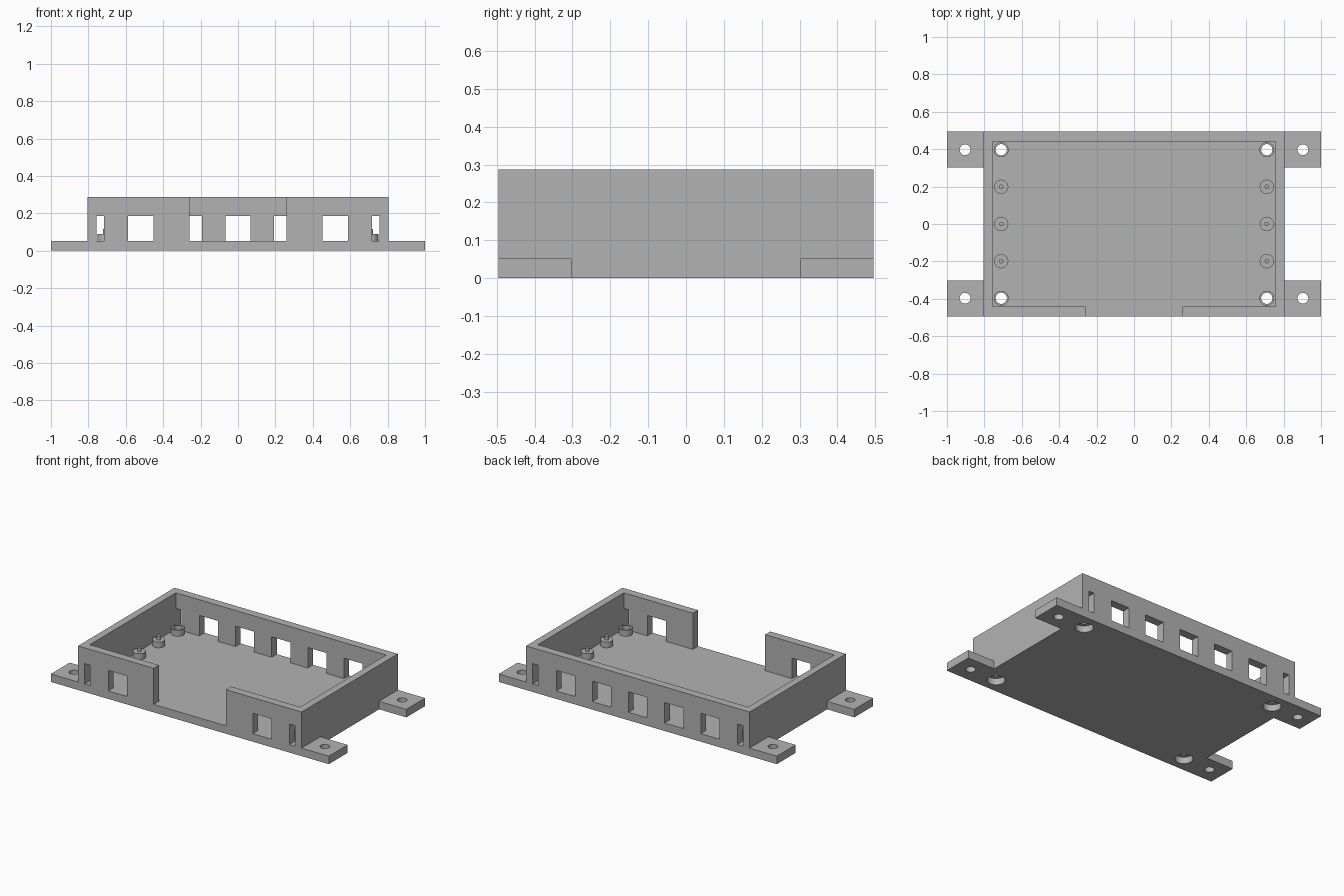
import bpy, bmesh, math
from mathutils import Matrix, Vector

cube = bpy.data.objects.get("Cube")
if cube:
    bpy.data.objects.remove(cube, do_unlink=True)

grey = bpy.data.materials.new("plain grey")
grey.use_nodes = True
colour = (0.45, 0.45, 0.45, 1)
grey.diffuse_color = colour
grey.node_tree.nodes["Principled BSDF"].inputs["Base Color"].default_value = colour

HX, HY, TOP = 0.804, 0.495, 0.287   # case half sizes and height
IX, IY, FLOOR = 0.757, 0.442, 0.052  # cavity half sizes and floor top
SILL_TOP = 0.185
POST_X, CORNER_Y = 0.71, 0.397


def finish(name, bm):
    bmesh.ops.recalc_face_normals(bm, faces=bm.faces)
    mesh = bpy.data.meshes.new(name)
    bm.to_mesh(mesh)
    bm.free()
    mesh.materials.append(grey)
    obj = bpy.data.objects.new(name, mesh)
    bpy.context.collection.objects.link(obj)
    return obj


def box(name, x0, x1, y0, y1, z0, z1):
    bm = bmesh.new()
    size = Matrix.Diagonal((x1 - x0, y1 - y0, z1 - z0, 1))
    mid = Matrix.Translation(((x0 + x1) / 2, (y0 + y1) / 2, (z0 + z1) / 2))
    bmesh.ops.create_cube(bm, size=1, matrix=mid @ size)
    return finish(name, bm)


def rod(name, x, y, radius, z0, z1):
    bm = bmesh.new()
    bmesh.ops.create_cone(bm, cap_ends=True, segments=32, radius1=radius, radius2=radius,
                          depth=z1 - z0, matrix=Matrix.Translation((x, y, (z0 + z1) / 2)))
    return finish(name, bm)


def lathe(name, profile, x, y):
    bm = bmesh.new()
    verts = [bm.verts.new((r, 0, z)) for r, z in profile]
    edges = [bm.edges.new(pair) for pair in zip(verts, verts[1:])]
    bmesh.ops.spin(bm, geom=verts + edges, cent=(0, 0, 0), axis=(0, 0, 1),
                   angle=math.tau, steps=32)
    bmesh.ops.remove_doubles(bm, verts=bm.verts, dist=0.0001)
    bmesh.ops.translate(bm, verts=bm.verts, vec=Vector((x, y, 0)))
    return smooth(finish(name, bm))


def smooth(obj):
    bpy.ops.object.select_all(action='DESELECT')
    obj.select_set(True)
    bpy.context.view_layer.objects.active = obj
    bpy.ops.object.shade_smooth_by_angle(angle=math.radians(30))
    return obj


def cut(obj, cutters):
    for c in cutters:
        c.hide_render = True
        mod = obj.modifiers.new("cut", 'BOOLEAN')
        mod.operation = 'DIFFERENCE'
        mod.solver = 'EXACT'
        mod.object = c
    deps = bpy.context.evaluated_depsgraph_get()
    result = bpy.data.meshes.new_from_object(obj.evaluated_get(deps))
    obj.modifiers.clear()
    obj.data = result
    for c in cutters:
        bpy.data.objects.remove(c, do_unlink=True)
    smooth(obj)


# Open tray with a wide notch in the front wall
case = box("case", -HX, HX, -HY, HY, 0, TOP)
cutters = [box("cavity_cutter", -IX, IX, -IY, IY, FLOOR, 0.4),
           box("notch_cutter", -0.26, 0.26, -0.6, -0.3, FLOOR, 0.4)]

# Square windows and narrow end slots in front and back walls
openings = {-1: (-0.52, 0.52), 1: (-0.52, -0.26, 0, 0.26, 0.52)}
for side, centres in openings.items():
    y0, y1 = sorted((side * 0.4, side * 0.6))
    spans = [(c, 0.067) for c in centres] + [(-0.737, 0.02), (0.737, 0.02)]
    for c, half in spans:
        cutters.append(box("window_cutter", c - half, c + half, y0, y1, FLOOR, SILL_TOP))

# Corner screw holes, wider underneath
for sx in (-1, 1):
    for sy in (-1, 1):
        x, y = sx * POST_X, sy * CORNER_Y
        cutters.append(rod("screw_cutter", x, y, 0.03, -0.1, 0.2))
        cutters.append(rod("head_cutter", x, y, 0.053, -0.1, 0.042))
cut(case, cutters)

for sx, side in ((-1, "right"), (1, "left")):
    # Mounting tabs with holes
    for sy, end in ((-1, "front"), (1, "back")):
        x0, x1 = sorted((sx * HX, sx))
        y0, y1 = sorted((sy * 0.302, sy * HY))
        tab = box(f"{end}_{side}_tab", x0, x1, y0, y1, 0, FLOOR)
        cut(tab, [rod("tab_cutter", sx * 0.903, sy * CORNER_Y, 0.029, -0.1, 0.2)])
        # Hollow corner standoffs
        lathe(f"{end}_{side}_standoff",
              [(0.04, FLOOR), (0.04, 0.09), (0.03, 0.09), (0.03, FLOOR)],
              sx * POST_X, sy * CORNER_Y)
    # Solid standoffs with locating pins
    for i in (-1, 0, 1):
        lathe(f"{side}_pin_standoff",
              [(0.038, FLOOR), (0.038, 0.09), (0.012, 0.09), (0.012, 0.115), (0, 0.115)],
              sx * POST_X, i * 0.199)
